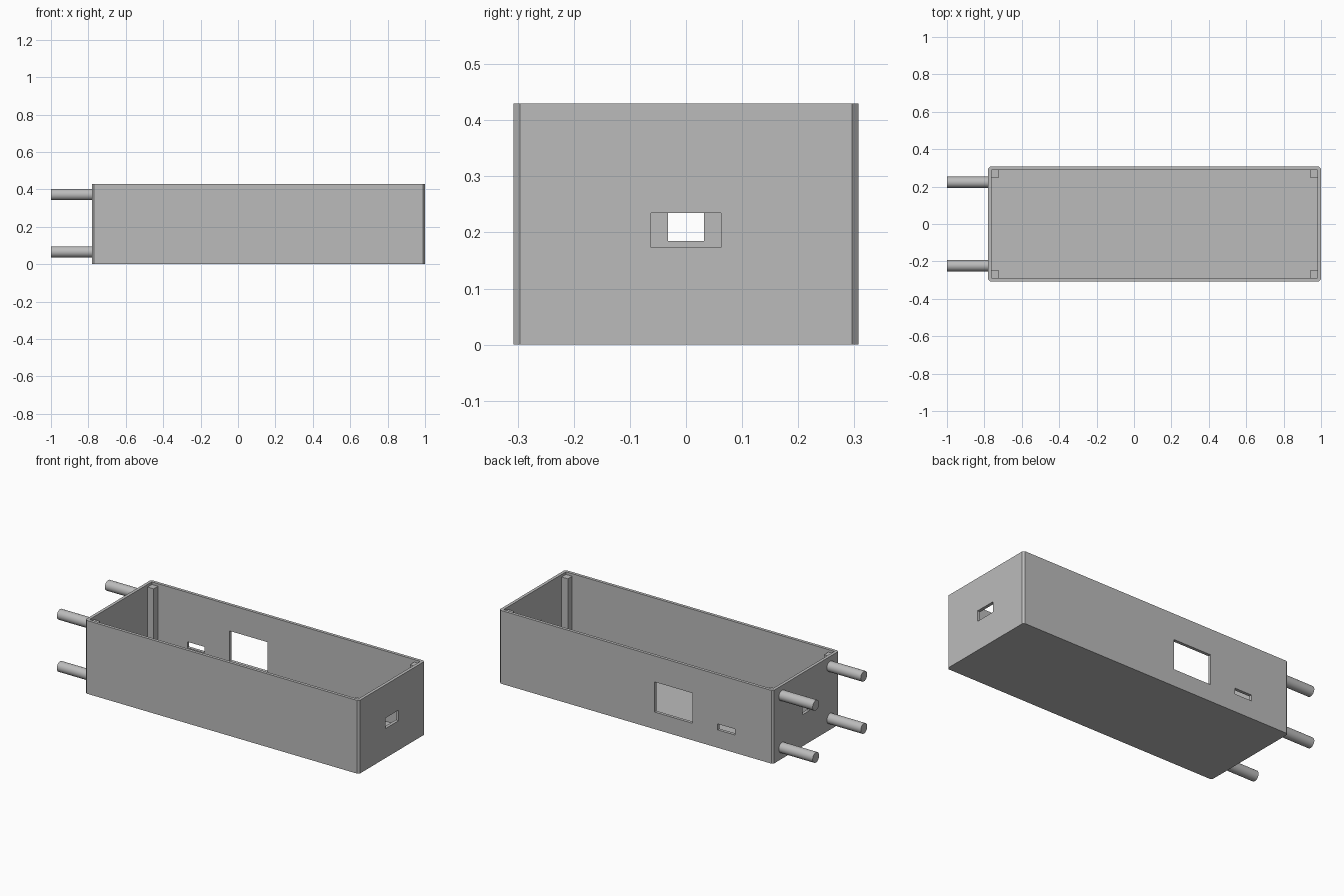
import bpy
import bmesh
from math import radians
from mathutils import Matrix

cube = bpy.data.objects.get("Cube")
if cube:
    bpy.data.objects.remove(cube, do_unlink=True)

# One plain grey for the whole enclosure
grey = bpy.data.materials.new("matte_grey")
grey.use_nodes = True
grey.diffuse_color = (0.5, 0.5, 0.5, 1)
grey.node_tree.nodes["Principled BSDF"].inputs["Base Color"].default_value = (0.5, 0.5, 0.5, 1)


def finish(name, bm):
    mesh = bpy.data.meshes.new(name)
    bm.to_mesh(mesh)
    bm.free()
    obj = bpy.data.objects.new(name, mesh)
    bpy.context.collection.objects.link(obj)
    mesh.materials.append(grey)
    return obj


def box(name, xs, ys, zs, chamfer=0):
    """Box between pairs of limits, with optional chamfered upright edges."""
    bm = bmesh.new()
    bmesh.ops.create_cube(bm, size=1)
    for v in bm.verts:
        v.co = [lim[0] if c < 0 else lim[1] for c, lim in zip(v.co, (xs, ys, zs))]
    if chamfer:
        upright = [e for e in bm.edges if abs(e.verts[0].co.z - e.verts[1].co.z) > 0.01]
        bmesh.ops.bevel(bm, geom=upright, offset=chamfer, segments=1, affect='EDGES')
    return finish(name, bm)


def activate(obj):
    bpy.ops.object.select_all(action='DESELECT')
    obj.select_set(True)
    bpy.context.view_layer.objects.active = obj


def cut(obj, xs, ys, zs):
    """Remove a box-shaped volume."""
    cutter = box("cutter", xs, ys, zs)
    cutter.hide_render = True
    mod = obj.modifiers.new("cut", 'BOOLEAN')
    mod.operation = 'DIFFERENCE'
    mod.solver = 'EXACT'
    mod.object = cutter
    activate(obj)
    bpy.ops.object.modifier_apply(modifier=mod.name)
    bpy.data.objects.remove(cutter, do_unlink=True)


LEFT, RIGHT, HALF, TOP = -0.78, 1.0, 0.307, 0.43
WALL, POST = 0.018, 0.04

# Open-topped case
case = box("case", (LEFT, RIGHT), (-HALF, HALF), (0, TOP), 0.011)
cut(case, (LEFT + WALL, RIGHT - WALL), (-HALF + WALL, HALF - WALL), (WALL, TOP + 0.1))

# Openings: end slots, back window and back slot
cut(case, (0.95, 1.05), (-0.062, 0.062), (0.173, 0.235))
cut(case, (-0.82, -0.74), (-0.032, 0.032), (0.185, 0.235))
cut(case, (-0.258, -0.01), (0.27, 0.33), (0.1, 0.277))
cut(case, (-0.532, -0.421), (0.27, 0.33), (0.105, 0.14))

# Inner corner posts, slightly below the rim
for end, x in (("right", LEFT + WALL), ("left", RIGHT - WALL - POST)):
    for side, y in (("front", -HALF + WALL), ("back", HALF - WALL - POST)):
        box(f"corner_post_{side}_{end}", (x, x + POST), (y, y + POST), (WALL, TOP - 0.015))

# Four round pegs on the end wall
for level, z in (("lower", 0.066), ("upper", 0.372)):
    for side, y in (("front", -0.223), ("back", 0.223)):
        bm = bmesh.new()
        place = Matrix.Translation(((LEFT - 1) / 2, y, z)) @ Matrix.Rotation(radians(90), 4, 'Y')
        bmesh.ops.create_cone(bm, cap_ends=True, segments=32, radius1=0.03, radius2=0.03,
                              depth=1 + LEFT, matrix=place)
        peg = finish(f"peg_{level}_{side}", bm)
        activate(peg)
        bpy.ops.object.shade_smooth_by_angle(angle=radians(30))
